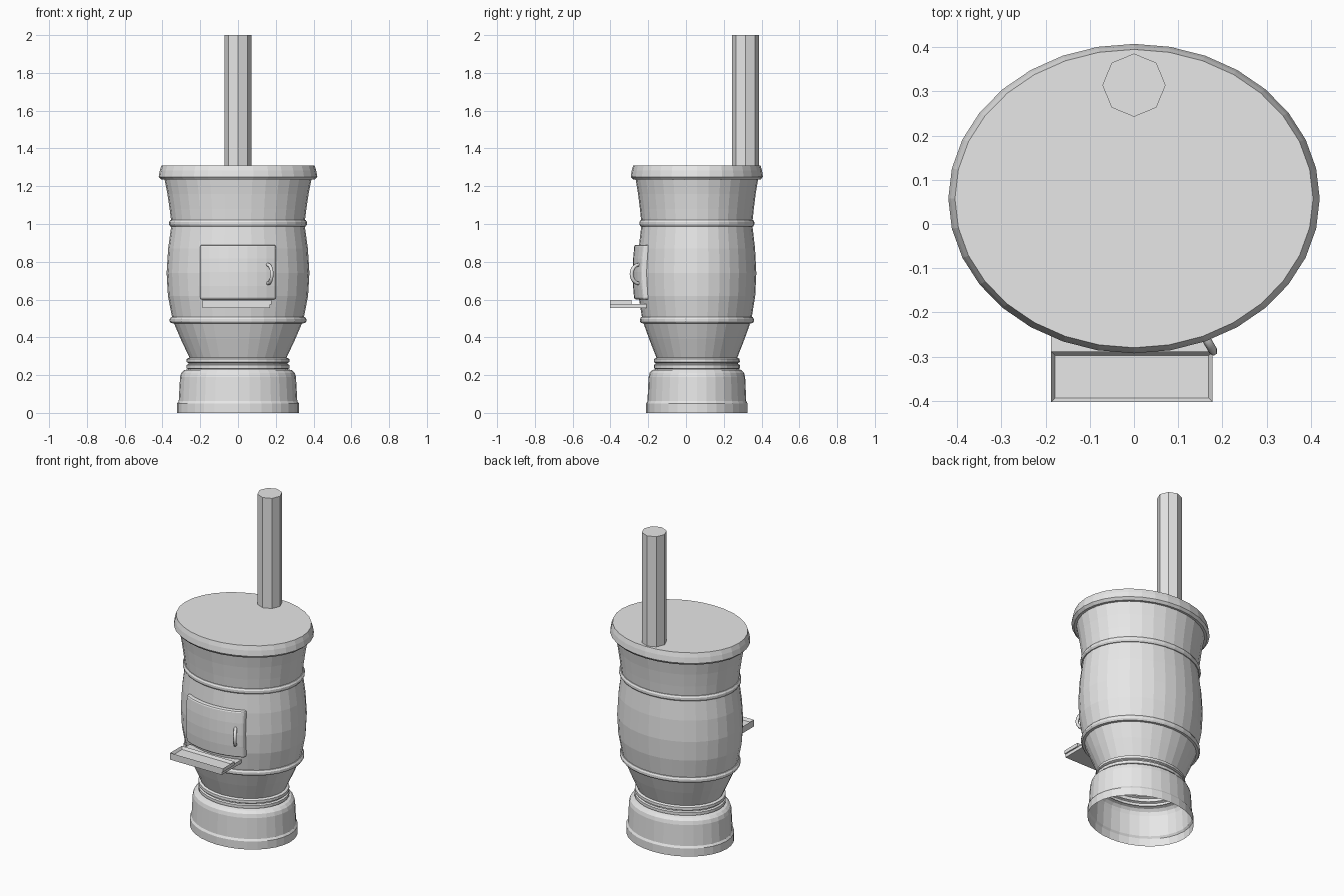
import bpy, bmesh, math
from mathutils import Vector

CY, SQUASH, SIDES = 0.0575, 0.833, 32   # oval body: centre y, depth ratio, facets

if "Cube" in bpy.data.objects:
    bpy.data.objects.remove(bpy.data.objects["Cube"], do_unlink=True)

iron = bpy.data.materials.new("cast iron grey")
iron.use_nodes = True
iron.diffuse_color = (0.8, 0.8, 0.8, 1)
iron.node_tree.nodes["Principled BSDF"].inputs["Base Color"].default_value = (0.8, 0.8, 0.8, 1)


def finish(bm, name):
    bmesh.ops.recalc_face_normals(bm, faces=bm.faces)
    mesh = bpy.data.meshes.new(name)
    bm.to_mesh(mesh)
    bm.free()
    mesh.materials.append(iron)
    obj = bpy.data.objects.new(name, mesh)
    bpy.context.collection.objects.link(obj)
    return obj


def lathe(name, profile, cap_top=False, closed=False):
    """Spin (radius, z) points into a faceted oval shell."""
    bm = bmesh.new()
    angles = [2 * math.pi * i / SIDES for i in range(SIDES)]
    rings = [[bm.verts.new((r * math.cos(a), CY + SQUASH * r * math.sin(a), z))
              for a in angles] for r, z in profile]
    pairs = list(zip(rings, rings[1:]))
    if closed:
        pairs.append((rings[-1], rings[0]))
    for low, high in pairs:
        for i in range(SIDES):
            j = (i + 1) % SIDES
            bm.faces.new((low[i], low[j], high[j], high[i]))
    if cap_top:
        bm.faces.new(rings[-1])
    return finish(bm, name)


def box(name, x0, x1, y0, y1, z0, z1, rim=0, depth=0):
    """Box, with an optional tray recess in its top."""
    bm = bmesh.new()
    bmesh.ops.create_cube(bm, size=1)
    for v in bm.verts:
        v.co = ((x0 + x1) / 2 + v.co.x * (x1 - x0),
                (y0 + y1) / 2 + v.co.y * (y1 - y0),
                (z0 + z1) / 2 + v.co.z * (z1 - z0))
    if rim:
        bm.normal_update()
        top = max(bm.faces, key=lambda f: f.calc_center_median().z)
        bmesh.ops.inset_region(bm, faces=[top], thickness=rim)
        bmesh.ops.translate(bm, verts=top.verts, vec=(0, 0, -depth))
    return finish(bm, name)


def belly_y(x, z):
    """Front surface of the belly."""
    r = 0.378 - 0.5 * (z - 0.74) ** 2
    return CY - SQUASH * math.sqrt(r * r - x * x)


# Pedestal, open underneath
lathe("base", [(0.323, 0), (0.323, 0.05), (0.314, 0.062), (0.307, 0.19),
               (0.3, 0.212), (0.285, 0.226), (0.262, 0.232)])
lathe("neck", [(0.262, 0.232), (0.273, 0.236), (0.273, 0.254), (0.262, 0.259),
               (0.262, 0.264), (0.273, 0.269), (0.272, 0.286), (0.257, 0.292)])

# Bulging body with a flared collar
lathe("body", [(0.257, 0.292), (0.303, 0.39), (0.346, 0.49), (0.371, 0.62),
               (0.378, 0.74), (0.37, 0.87), (0.352, 1.0),
               (0.362, 1.08), (0.374, 1.16), (0.39, 1.24)])
for name, r, z in (("lower_band", 0.347, 0.491), ("upper_band", 0.351, 1.004)):
    lathe(name, [(r - 0.01, z - 0.017), (r + 0.008, z - 0.016), (r + 0.015, z - 0.006),
                 (r + 0.015, z + 0.006), (r + 0.008, z + 0.016), (r - 0.01, z + 0.017)],
          closed=True)
lathe("lid", [(0.37, 1.235), (0.405, 1.235), (0.42, 1.25), (0.414, 1.283),
              (0.405, 1.31)], cap_top=True)

# Octagonal stovepipe
bm = bmesh.new()
bmesh.ops.create_cone(bm, cap_ends=True, segments=8, radius1=0.0715, radius2=0.0715, depth=0.72)
bmesh.ops.translate(bm, verts=bm.verts, vec=(0, 0.314, 1.64))
finish(bm, "stovepipe")

# Curved firebox door following the belly
bm = bmesh.new()
bmesh.ops.create_grid(bm, x_segments=8, y_segments=4, size=0.5)
for v in bm.verts:
    x, z = v.co.x * 0.4, 0.745 + v.co.y * 0.29
    v.co = (x, belly_y(x, z) - 0.025, z)
back = bmesh.ops.extrude_face_region(bm, geom=bm.faces[:], use_keep_orig=True)
bmesh.ops.translate(bm, verts=[g for g in back["geom"] if isinstance(g, bmesh.types.BMVert)],
                    vec=(0, 0.035, 0))
door = finish(bm, "door")
bevel = door.modifiers.new("soft_edge", 'BEVEL')
bevel.width, bevel.segments, bevel.limit_method, bevel.angle_limit = 0.01, 2, 'ANGLE', 0.9

# Arched door handle standing out from the surface
out = Vector((0.5, -0.87, 0))
foot = Vector((0.157, belly_y(0.157, 0.735) - 0.02, 0.735))
curve = bpy.data.curves.new("handle", 'CURVE')
curve.dimensions = '3D'
curve.bevel_depth, curve.bevel_resolution, curve.use_fill_caps = 0.01, 1, True
spline = curve.splines.new('POLY')
spline.points.add(8)
for i, p in enumerate(spline.points):
    a = math.pi * i / 8
    p.co = (*(foot + out * 0.045 * math.sin(a) + Vector((0, 0, 0.05 * math.cos(a)))), 1)
curve.materials.append(iron)
bpy.context.collection.objects.link(bpy.data.objects.new("handle", curve))

# Ash shelf with a raised tray rim
box("shelf", -0.188, 0.17, -0.403, -0.21, 0.555, 0.577)
box("ash_tray", -0.188, 0.178, -0.403, -0.288, 0.575, 0.597, rim=0.014, depth=0.016)
